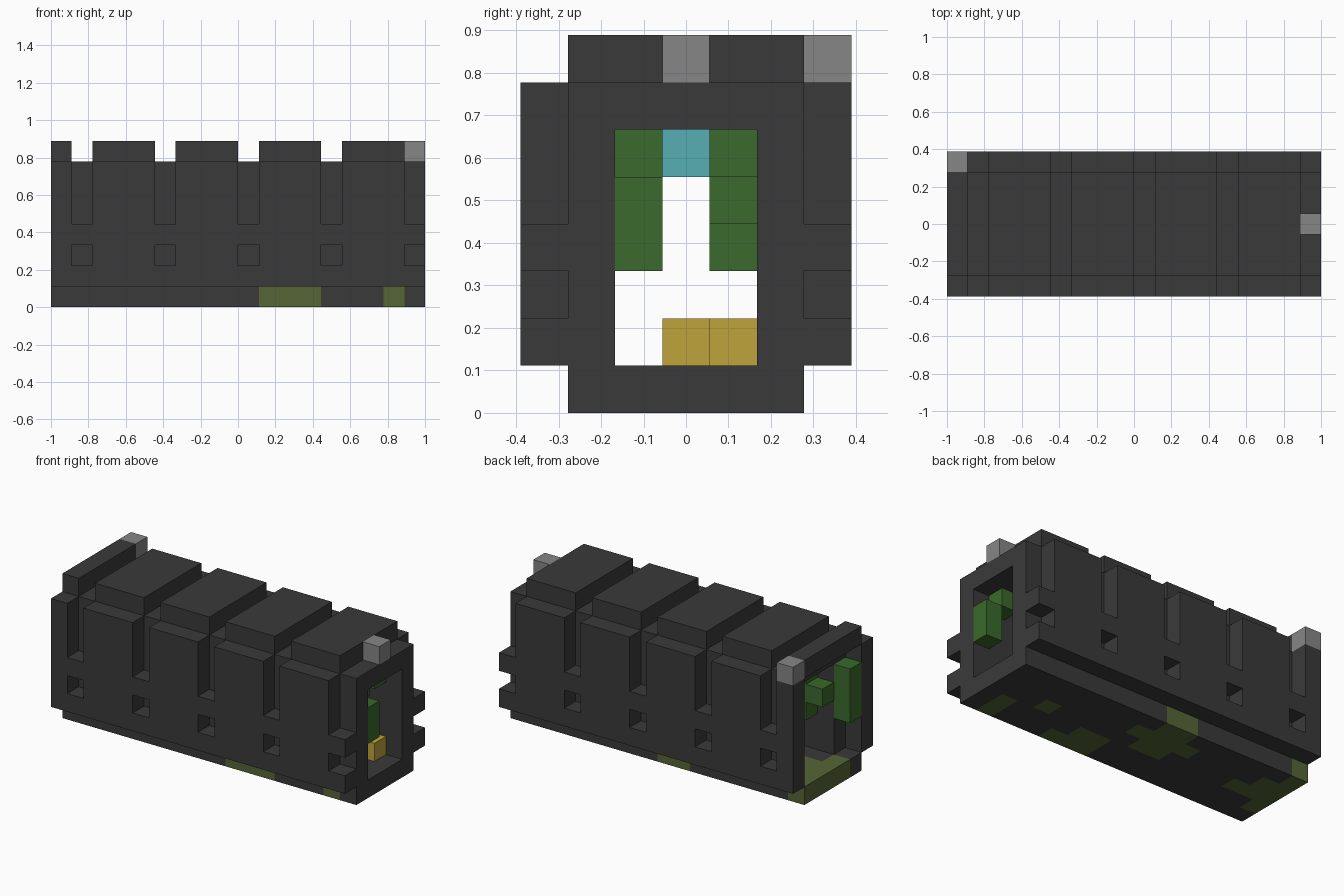
import bpy, bmesh
from itertools import product

old = bpy.data.objects.get("Cube")
if old:
    bpy.data.objects.remove(old, do_unlink=True)

U = 2 / 18                      # size of one block
NOTCHES = (1, 5, 9, 13, 17)     # positions of the repeated grooves


def material(name, rgb):
    m = bpy.data.materials.new(name)
    m.use_nodes = True
    colour = (*rgb, 1)
    m.diffuse_color = colour
    m.node_tree.nodes["Principled BSDF"].inputs["Base Color"].default_value = colour
    return m


stone = material("dark_stone", (0.042, 0.042, 0.042))
moss = material("moss_olive", (0.093, 0.13, 0.036))
leaf = material("leaf_green", (0.042, 0.144, 0.025))
gold = material("gold", (0.52, 0.371, 0.045))
cyan = material("crystal_cyan", (0.095, 0.429, 0.456))
pale = material("pale_grey", (0.238, 0.238, 0.238))


def block(i, j, k):
    """Cells in half-open ranges; a plain number means one cell."""
    spans = [range(*s) if isinstance(s, tuple) else (s,) for s in (i, j, k)]
    return set(product(*spans))


def union(*blocks):
    return set().union(*blocks)


# Floor slab with moss patches
floor = block((0, 18), (1, 6), 0)
patches = union(
    block(16, (1, 3), 0), block(14, 3, 0),
    block((10, 12), (1, 3), 0), block(12, 1, 0),
    block((7, 9), (3, 6), 0), block(9, 4, 0), block(6, 4, 0),
    block(0, (2, 6), 0), block(1, (3, 5), 0), block(2, 3, 0))

# Outer side plates with tall grooves and small recesses
def side_plate(j):
    cells = block((0, 18), j, (1, 7))
    for n in NOTCHES:
        cells -= block(n, j, (4, 7)) | block(n, j, 2)
    return cells


# Raised roof panels between the notches
panels = block((0, 18), (1, 6), 7)
for n in NOTCHES:
    panels -= block(n, (1, 6), 7)

parts = {
    "floor": (floor, stone),
    "front_plate": (side_plate(0), stone),
    "back_plate": (side_plate(6), stone),
    "front_inner_wall": (block((1, 18), 1, (1, 6)), stone),
    "back_inner_wall": (block((1, 18), 5, (1, 6)), stone),
    "roof": (block((1, 18), (1, 6), 6), stone),
    "roof_panels": (panels, stone),
    "end_stud": (block(17, 3, 7), pale),
    "corner_stud": (block(0, 6, 7), pale),
    "end_leaf_column": (block(0, 1, (3, 6)), leaf),
    "front_leaves": (union(block(17, 2, (3, 5)), block(16, 2, 5),
                           block(1, 2, 4), block(2, 2, (3, 6))), leaf),
    "back_leaves": (union(block(16, 4, 5), block(15, 4, (4, 6)),
                          block(14, 4, (3, 5))), leaf),
    "gold_pile": (union(block((15, 17), 4, 1), block(15, 3, 1)), gold),
    "crystal": (block(10, 3, 5), cyan),
}
occupied = union(*(cells for cells, _ in parts.values()))


def build(name, cells, mat):
    """Mesh the exposed sides of the cells, merged into large flat faces."""
    bm = bmesh.new()
    for cell in cells:
        for axis, step in product(range(3), (0, 1)):
            near = list(cell)
            near[axis] += 2 * step - 1
            if tuple(near) in occupied:
                continue
            ring = []
            for a, b in ((0, 0), (1, 0), (1, 1), (0, 1)):
                p = list(cell)
                p[axis] += step
                p[(axis + 1) % 3] += a
                p[(axis + 2) % 3] += b
                ring.append(bm.verts.new(((p[0] - 9) * U, (p[1] - 3.5) * U, p[2] * U)))
            face = bm.faces.new(ring if step else ring[::-1])
            face.material_index = int(name == "floor" and cell in patches)
    bmesh.ops.remove_doubles(bm, verts=bm.verts, dist=U / 100)
    bmesh.ops.dissolve_limit(bm, angle_limit=0.01, verts=bm.verts,
                             edges=bm.edges, delimit={'MATERIAL'})
    mesh = bpy.data.meshes.new(name)
    bm.to_mesh(mesh)
    bm.free()
    mesh.materials.append(mat)
    if name == "floor":
        mesh.materials.append(moss)
    bpy.context.collection.objects.link(bpy.data.objects.new(name, mesh))


for part, (cells, mat) in parts.items():
    build(part, cells, mat)
